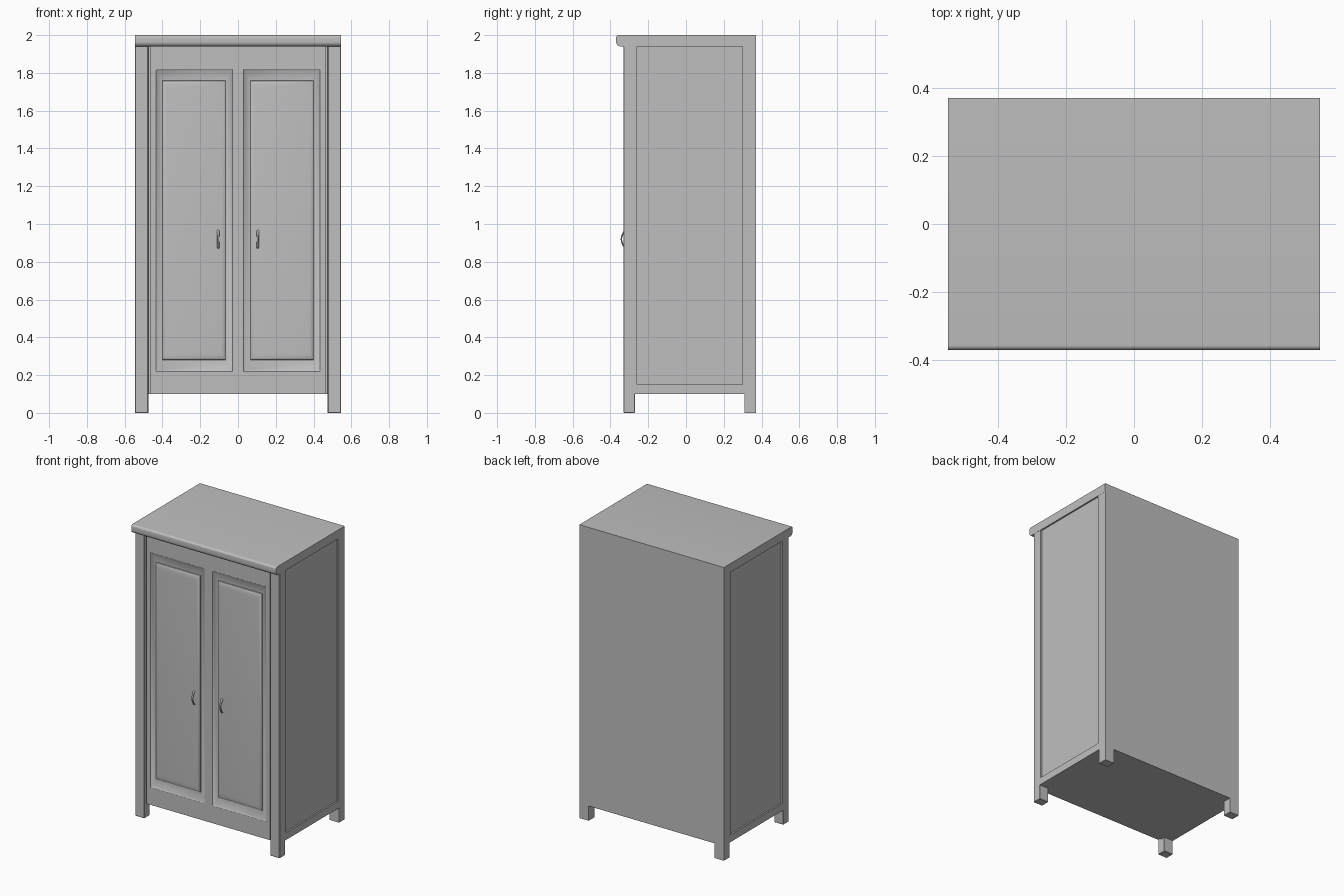
import bpy, bmesh, math

if "Cube" in bpy.data.objects:
    bpy.data.objects.remove(bpy.data.objects["Cube"])

grey = bpy.data.materials.new("plain_grey")
grey.diffuse_color = (0.52, 0.52, 0.52, 1)
grey.use_nodes = True
grey.node_tree.nodes["Principled BSDF"].inputs["Base Color"].default_value = grey.diffuse_color


def finish(name, bm, smooth=False):
    bmesh.ops.recalc_face_normals(bm, faces=bm.faces)
    me = bpy.data.meshes.new(name)
    bm.to_mesh(me)
    bm.free()
    ob = bpy.data.objects.new(name, me)
    bpy.context.collection.objects.link(ob)
    me.materials.append(grey)
    if smooth:
        bpy.ops.object.select_all(action='DESELECT')
        ob.select_set(True)
        bpy.context.view_layer.objects.active = ob
        bpy.ops.object.shade_smooth_by_angle(angle=math.radians(35))
    return ob


def box(name, x0, x1, y0, y1, z0, z1, bevel=0):
    bm = bmesh.new()
    bmesh.ops.create_cube(bm, size=1)
    for v in bm.verts:
        v.co = ((x0 + x1) / 2 + v.co.x * (x1 - x0),
                (y0 + y1) / 2 + v.co.y * (y1 - y0),
                (z0 + z1) / 2 + v.co.z * (z1 - z0))
    if bevel:
        bmesh.ops.bevel(bm, geom=bm.edges[:], offset=bevel, segments=1,
                        affect='EDGES', profile=0.5)
    return finish(name, bm)


def door_panel(name, x0, x1, z0, z1):
    # Nested rectangles: sloping moulding, groove, then a raised field
    rings = [(0, -.320), (.004, -.315), (.033, -.306), (.036, -.306),
             (.0365, -.313), (.042, -.318), (.050, -.3205), (.060, -.322)]
    bm = bmesh.new()
    loops = []
    for i, y in rings:
        k = i * 1.7
        loops.append([bm.verts.new(c) for c in
                      ((x0 + i, y, z0 + k), (x1 - i, y, z0 + k),
                       (x1 - i, y, z1 - k), (x0 + i, y, z1 - k))])
    for a, b in zip(loops, loops[1:]):
        for j in range(4):
            n = (j + 1) % 4
            bm.faces.new((a[j], a[n], b[n], b[j]))
    bm.faces.new(loops[-1])
    ob = finish(name, bm, True)
    # Open sheet: make sure it faces the front
    if ob.data.polygons[-1].normal.y > 0:
        ob.data.flip_normals()


def handle(name, x):
    # Bowed flat-sided grip swept along an arc
    bm = bmesh.new()
    loops = []
    n, s = 12, 10
    for i in range(n + 1):
        t = i / n
        z = .872 + .096 * t
        y = -.316 - .026 * math.sin(math.pi * t) ** .7
        w = .0075 - .002 * math.sin(math.pi * t)
        loops.append([bm.verts.new((x + w * math.cos(a), y + .004 * math.sin(a),
                                    z + .003 * math.sin(a) * (1 - 2 * t)))
                      for a in (2 * math.pi * j / s for j in range(s))])
    for a, b in zip(loops, loops[1:]):
        for j in range(s):
            k = (j + 1) % s
            bm.faces.new((a[j], a[k], b[k], b[j]))
    bm.faces.new(loops[0])
    bm.faces.new(loops[-1])
    finish(name, bm, True)


# Carcass and back
box("carcass", -.535, .535, -.30, .36, .10, 1.95)
box("back_board", -.545, .545, .355, .37, .10, 1.95)

for side, s in (("left", -1), ("right", 1)):
    def sbox(name, xa, xb, *r):
        a, b = sorted((s * xa, s * xb))
        return box(side + "_" + name, a, b, *r)
    # Posts running down into the legs
    sbox("front_post", .475, .545, -.33, -.27, 0, 1.945, .003)
    sbox("rear_post", .475, .545, .31, .37, 0, 1.945)
    # Frame around the sunken side panel
    sbox("side_bottom_rail", .475, .545, -.28, .32, .10, .15)
    sbox("side_front_stile", .50, .545, -.28, -.26, .10, 1.945)
    sbox("side_rear_stile", .50, .545, .30, .32, .10, 1.945)
    # Door frame, moulded panel and grip
    sbox("outer_stile", .435, .465, -.32, -.29, .10, 1.945)
    a, b = sorted((s * .03, s * .435))
    door_panel(side + "_door_panel", a, b, .22, 1.82)
    handle(side + "_handle", s * .105)

# Shared front rails and centre stile
box("centre_stile", -.03, .03, -.32, -.29, .22, 1.82)
box("bottom_rail", -.465, .465, -.32, -.29, .10, .22)
box("top_rail", -.465, .465, -.32, -.29, 1.82, 1.945)

# Top slab with a rounded front edge
profile = [(.37, 2.0)]
for cz, r, a0 in ((2.0 - .014, .014, 90), (1.94 + .024, .024, 180)):
    for i in range(7):
        a = math.radians(a0 + 15 * i)
        profile.append((-.37 + r + r * math.cos(a), cz + r * math.sin(a)))
profile.append((.37, 1.94))
bm = bmesh.new()
face = bm.faces.new([bm.verts.new((-.546, y, z)) for y, z in profile])
ext = bmesh.ops.extrude_face_region(bm, geom=[face])
for v in ext["geom"]:
    if isinstance(v, bmesh.types.BMVert):
        v.co.x = .546
finish("top_slab", bm, True)
